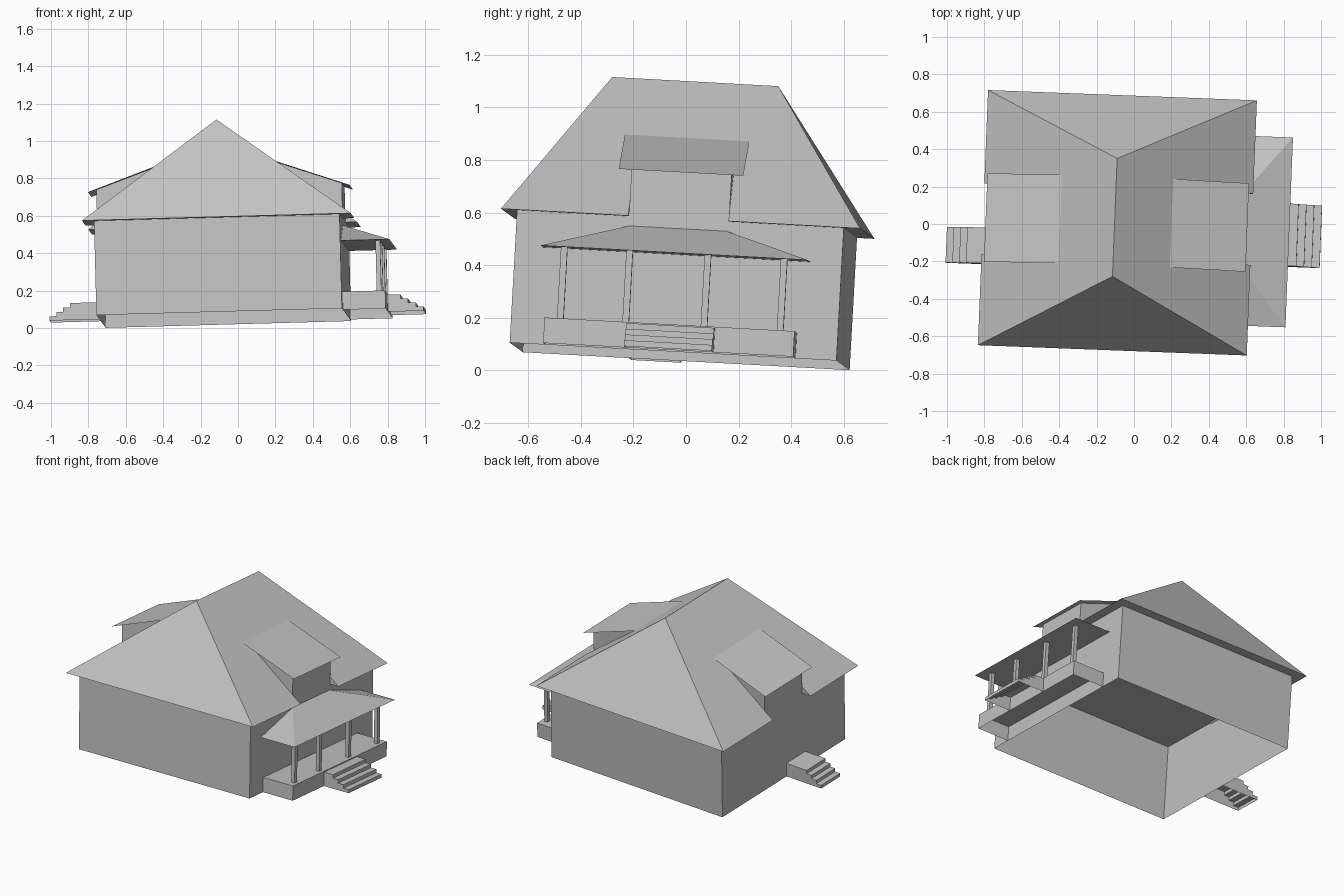
import bpy, bmesh
from mathutils import Matrix, Vector

cube = bpy.data.objects.get("Cube")
if cube:
    bpy.data.objects.remove(cube, do_unlink=True)

# One plain grey for the whole house
grey = bpy.data.materials.new("plain grey")
grey.use_nodes = True
GREY = (0.55, 0.55, 0.55, 1)
grey.diffuse_color = GREY
grey.node_tree.nodes["Principled BSDF"].inputs["Base Color"].default_value = GREY

# The whole house leans slightly: build it upright, then tilt every part
ex = Vector((0.9989, -0.0382, 0.0277)).normalized()
ey = Vector((0.0366, 0.9978, -0.0548))
ey = (ey - ex * ey.dot(ex)).normalized()
ez = ex.cross(ey)
TILT = Matrix((ex, ey, ez)).transposed().to_4x4()

CX = -0.0735                      # mirror plane of the main house
WALL_X, WALL_Y0, WALL_Y1 = 0.657, -0.652, 0.592
EAVE_X, EAVE_Y0, EAVE_Y1, EAVE_Z = 0.7195, -0.711, 0.656, 0.559
RIDGE_Y0, RIDGE_Y1, RIDGE_Z = -0.345, 0.287, 1.10
DORM_Y0, DORM_Y1 = -0.226, 0.155  # dormer wall width
BASE = 0.054


def build(name, faces):
    """Make an object from a list of polygons given as corner points."""
    bm = bmesh.new()
    for f in faces:
        bm.faces.new([bm.verts.new(p) for p in f])
    bmesh.ops.remove_doubles(bm, verts=bm.verts, dist=1e-5)
    bmesh.ops.recalc_face_normals(bm, faces=bm.faces)
    mesh = bpy.data.meshes.new(name)
    bm.to_mesh(mesh)
    bm.free()
    mesh.materials.append(grey)
    obj = bpy.data.objects.new(name, mesh)
    bpy.context.collection.objects.link(obj)
    obj.matrix_world = TILT
    return obj


def prism(name, profile, y0, y1, skip=()):
    """Extrude an xz profile along y, leaving out the listed side strips."""
    n = len(profile)
    a = [(x, y0, z) for x, z in profile]
    b = [(x, y1, z) for x, z in profile]
    strips = [[a[i], a[(i + 1) % n], b[(i + 1) % n], b[i]]
              for i in range(n) if i not in skip]
    return build(name, [a, b] + strips)


def box(name, x0, x1, y0, y1, z0, z1, skip=()):
    return prism(name, [(x0, z0), (x1, z0), (x1, z1), (x0, z1)], y0, y1, skip)


# Walls: open underneath, closed above by the roof's flat underside
box("house_walls", CX - WALL_X, CX + WALL_X, WALL_Y0, WALL_Y1,
    BASE, EAVE_Z, skip=(0, 2))

# Hip roof with the side eaves cut back at the dormers
slope = (RIDGE_Z - EAVE_Z) / EAVE_X
notch_z = EAVE_Z + (EAVE_X - WALL_X) * slope
ridge = [(CX, RIDGE_Y0, RIDGE_Z), (CX, RIDGE_Y1, RIDGE_Z)]
roof, underside = [], []
for s in (1, -1):
    xe, xw = CX + s * EAVE_X, CX + s * WALL_X
    outline = [(xe, EAVE_Y0), (xe, DORM_Y0), (xw, DORM_Y0),
               (xw, DORM_Y1), (xe, DORM_Y1), (xe, EAVE_Y1)]
    low = [(x, y, EAVE_Z) for x, y in outline]
    high = [(x, y, notch_z if x == xw else EAVE_Z) for x, y in outline]
    roof.append(high + ridge[::-1])
    roof.append([low[1], low[2], high[2]])
    roof.append([low[4], low[3], high[3]])
    roof.append([low[2], low[3], high[3], high[2]])
    underside += low if s == 1 else low[::-1]
    underside = underside if s == 1 else underside[:6] + low[::-1]
for y, r in ((EAVE_Y0, ridge[0]), (EAVE_Y1, ridge[1])):
    roof.append([(CX - EAVE_X, y, EAVE_Z), (CX + EAVE_X, y, EAVE_Z), r])
roof.append(underside)
build("main_roof", roof)

# Shed dormers, one on each side
for s, side in ((1, "left"), (-1, "right")):
    top, front, lip = CX + s * 0.298, CX + s * WALL_X, CX + s * 0.70
    prism(side + "_dormer_walls",
          [(top, 0.875), (front, 0.749), (front, 0.55)], DORM_Y0, DORM_Y1)
    build(side + "_dormer_roof",
          [[(top, -0.273, 0.877), (lip, -0.273, 0.735),
            (lip, 0.201, 0.735), (top, 0.201, 0.877)]])

# Porch deck, posts and hipped roof
WX = CX + WALL_X
box("porch_deck", WX, 0.812, -0.516, 0.436, BASE, 0.151, skip=(0,))
for i, y in enumerate((-0.457, -0.208, 0.09, 0.38)):
    box("porch_post_%d" % (i + 1), 0.765, 0.79, y - 0.0125, y + 0.0125,
        0.151, 0.425)
fo, bo = (0.843, -0.545, 0.423), (0.843, 0.472, 0.423)
fi, bi = (WX, -0.545, 0.423), (WX, 0.472, 0.423)
fr, br = (WX, -0.223, 0.522), (WX, 0.148, 0.522)
build("porch_roof", [[fo, bo, br, fr], [fi, fo, fr], [bo, bi, br],
                     [fi, bi, bo, fo], [fi, fr, br, bi]])


def stairs(name, x_start, x_top, x_end, y0, y1):
    """Four risers stepping outward, hollow underneath."""
    n, top = 4, 0.145
    rise, run = (top - BASE) / n, (x_end - x_top) / (n - 1)
    pts = [(x_start, BASE), (x_start, top)]
    for i in range(n):
        x = x_top + i * run
        pts += [(x, top - i * rise), (x, top - (i + 1) * rise)]
    prism(name, pts, y0, y1, skip=(len(pts) - 1,))


stairs("porch_stairs", 0.812, 0.88, 1.003, -0.201, 0.133)
stairs("side_stairs", CX - WALL_X, -0.886, -0.997, -0.249, -0.058)
